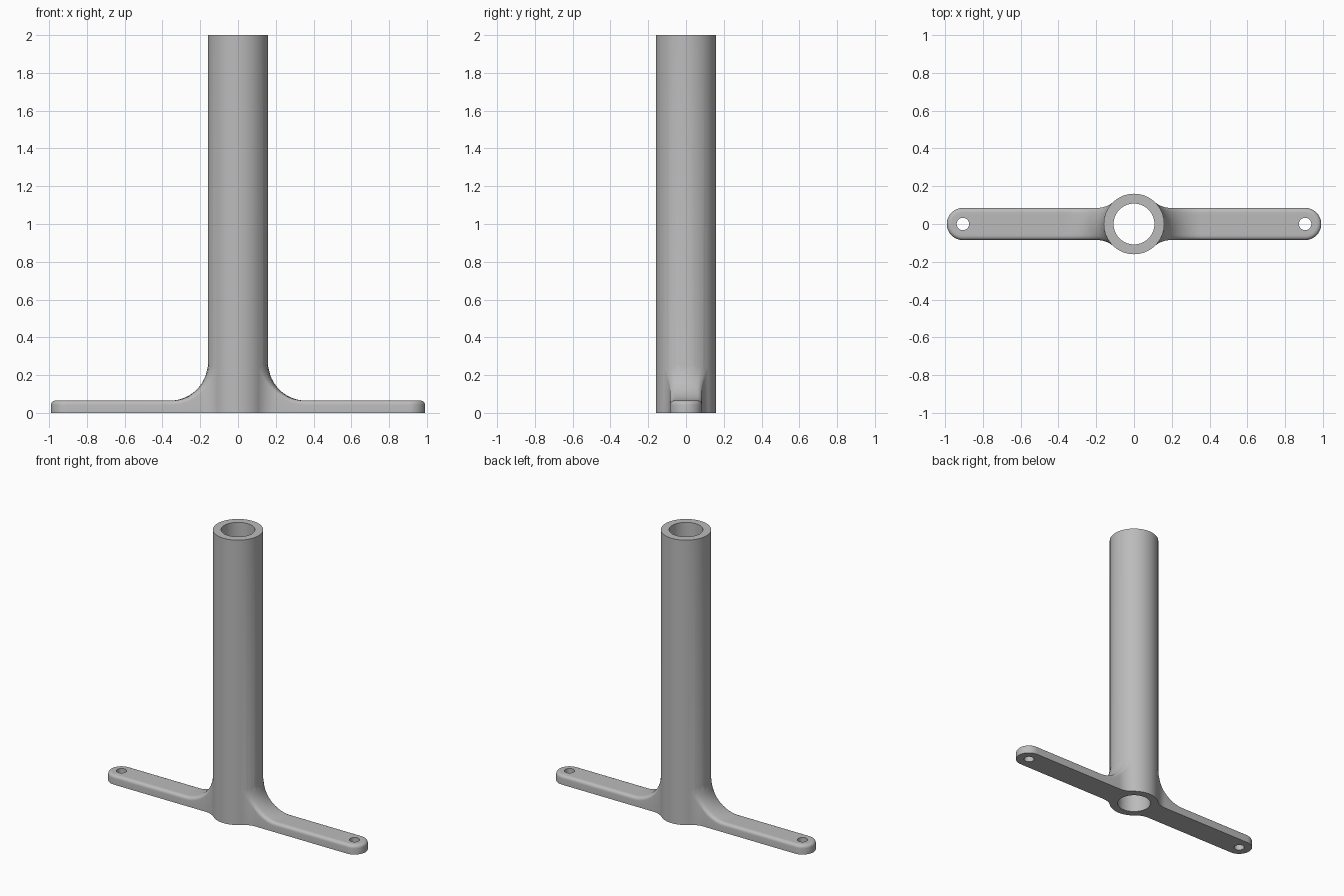
import bpy, bmesh
from math import sin, cos, pi, sqrt, atan2, hypot, radians

if "Cube" in bpy.data.objects:
    bpy.data.objects.remove(bpy.data.objects["Cube"])

TUBE_R, BORE_R, HEIGHT = 0.16, 0.108, 2.0
ARM_W, ARM_H, END_X = 0.085, 0.065, 0.905
WEB_R, FLARE_R, EDGE_R, HOLE_R = 0.2, 0.13, 0.022, 0.033

grey = bpy.data.materials.new("satin grey")
grey.use_nodes = True
grey.diffuse_color = (0.5, 0.5, 0.5, 1)
grey.node_tree.nodes["Principled BSDF"].inputs["Base Color"].default_value = (0.5, 0.5, 0.5, 1)


def cylinder(name, radius, z0, z1, x=0, sides=96):
    bpy.ops.mesh.primitive_cylinder_add(vertices=sides, radius=radius, depth=z1 - z0,
                                        location=(x, 0, (z0 + z1) / 2))
    ob = bpy.context.object
    ob.name = name
    ob.data.materials.append(grey)
    return ob


def top_height(x, y):
    """Height of the arm: flat, then a concave quarter round up the tube."""
    gap = min(max(hypot(x, y) - TUBE_R, 0), WEB_R)
    return ARM_H + WEB_R - sqrt(WEB_R ** 2 - (WEB_R - gap) ** 2)


def half_outline(inset):
    """Plan edge of one arm: flare off the tube, straight side, round end."""
    cy = ARM_W + FLARE_R
    cx = sqrt((TUBE_R + FLARE_R) ** 2 - cy ** 2)
    start, r = atan2(-cy, -cx), FLARE_R + inset
    pts = [(0.05, 0.1 - inset)]
    for i in range(15):
        a = start + (-pi / 2 - start) * i / 14
        pts.append((cx + r * cos(a), cy + r * sin(a)))
    pts += [(cx + (0.37 - cx) * i / 14, ARM_W - inset) for i in range(1, 15)]
    for i in range(17):
        a = pi / 2 * (1 - i / 16)
        pts.append((END_X + (ARM_W - inset) * cos(a), (ARM_W - inset) * sin(a)))
    return pts


def arm(name, side):
    steps = [pi / 2 * i / 5 for i in range(6)]
    edges = [half_outline(EDGE_R * (1 - cos(a))) for a in steps]
    bm = bmesh.new()
    rows = []
    for i in range(len(edges[0])):
        x, y = edges[0][i]
        half = [(x, y, 0)]
        for a, edge in zip(steps, edges):
            ex, ey = edge[i]
            half.append((ex, ey, top_height(ex, ey) - EDGE_R * (1 - sin(a))))
        ex, ey = edges[-1][i]
        middle = [(ex, ey * (1 - k / 5), top_height(ex, ey * (1 - k / 5))) for k in range(1, 10)]
        row = half + middle + [(px, -py, pz) for px, py, pz in reversed(half)]
        rows.append([bm.verts.new((side * px, py, pz)) for px, py, pz in row])
    for r0, r1 in zip(rows, rows[1:]):
        for j in range(len(r0)):
            k = (j + 1) % len(r0)
            bm.faces.new((r0[j], r0[k], r1[k], r1[j]))
    bm.faces.new(rows[0])
    bmesh.ops.remove_doubles(bm, verts=bm.verts, dist=1e-5)
    bmesh.ops.recalc_face_normals(bm, faces=bm.faces)
    mesh = bpy.data.meshes.new(name)
    bm.to_mesh(mesh)
    bm.free()
    mesh.materials.append(grey)
    ob = bpy.data.objects.new(name, mesh)
    bpy.context.collection.objects.link(ob)
    return ob


def combine(target, other, operation):
    mod = target.modifiers.new(operation, "BOOLEAN")
    mod.operation, mod.solver, mod.object = operation, "EXACT", other
    bpy.context.view_layer.objects.active = target
    bpy.ops.object.modifier_apply(modifier=mod.name)
    bpy.data.objects.remove(other)


# Upright tube with an arm and web on each side
stand = cylinder("tube_stand", TUBE_R, 0, HEIGHT)
combine(stand, arm("left_arm", 1), "UNION")
combine(stand, arm("right_arm", -1), "UNION")

# Through bore and screw holes
combine(stand, cylinder("bore_cutter", BORE_R, -0.1, HEIGHT + 0.1), "DIFFERENCE")
for x in (END_X, -END_X):
    combine(stand, cylinder("hole_cutter", HOLE_R, -0.1, 0.2, x, 40), "DIFFERENCE")

bpy.ops.object.select_all(action="DESELECT")
stand.select_set(True)
bpy.context.view_layer.objects.active = stand
bpy.ops.object.shade_smooth_by_angle(angle=radians(35))
